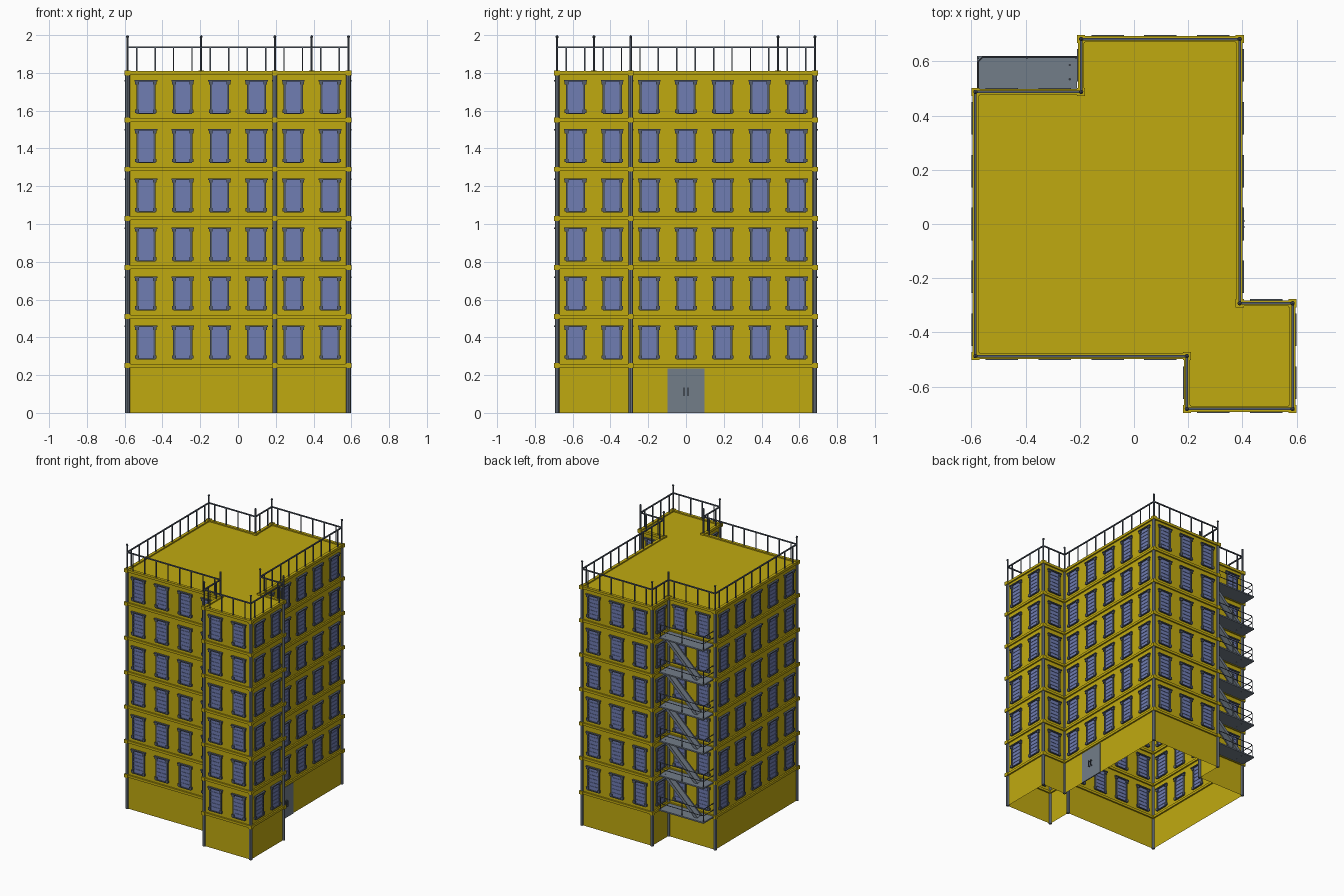
import bpy, bmesh, math
from mathutils import Matrix, Vector

cube = bpy.data.objects.get("Cube")
if cube:
    bpy.data.objects.remove(cube, do_unlink=True)


def material(name, rgb):
    m = bpy.data.materials.new(name)
    m.use_nodes = True
    m.diffuse_color = (*rgb, 1)
    m.node_tree.nodes["Principled BSDF"].inputs["Base Color"].default_value = (*rgb, 1)
    return m


YELLOW = material("mustard wall", (0.53, 0.40, 0.005))
STEEL = material("slate steel", (0.17, 0.205, 0.25))
TRIM = material("dark slate trim", (0.09, 0.11, 0.145))
GLASS = material("blue glass", (0.16, 0.205, 0.45))

U = 0.195                      # width of one window bay
STOREY = 0.26
LEDGE = 0.25                   # height of the lowest ledge
FLOORS = 6
ROOF = 1.8
RAIL = 1.935


def box(bm, center, size, frame=Matrix(), mat=0):
    m = frame @ Matrix.Translation(center) @ Matrix.Diagonal((*size, 1))
    made = bmesh.ops.create_cube(bm, size=1, matrix=m)
    for f in {f for v in made["verts"] for f in v.link_faces}:
        f.material_index = mat


def rod(bm, a, b, r, sides=6):
    a, b = Vector(a), Vector(b)
    d = b - a
    m = Matrix.Translation((a + b) / 2) @ d.to_track_quat("Z", "Y").to_matrix().to_4x4()
    bmesh.ops.create_cone(bm, cap_ends=True, segments=sides, radius1=r, radius2=r,
                          depth=d.length, matrix=m)


def to_mesh(name, bm, *mats):
    me = bpy.data.meshes.new(name)
    bm.to_mesh(me)
    bm.free()
    for m in mats:
        me.materials.append(m)
    return me


def place(name, me, matrix=Matrix()):
    ob = bpy.data.objects.new(name, me)
    ob.matrix_world = matrix
    bpy.context.scene.collection.objects.link(ob)
    return ob


def finish(name, bm, *mats):
    return place(name, to_mesh(name, bm, *mats))


# Footprint counted in bays, counter-clockwise
plan = [(-3, -2.5), (1, -2.5), (1, -3.5), (3, -3.5), (3, -1.5),
        (2, -1.5), (2, 3.5), (-1, 3.5), (-1, 2.5), (-3, 2.5)]
corners = [Vector((x * U, y * U, 0)) for x, y in plan]
edges = []                     # (frame at the wall start, length, number of bays)
for a, b in zip(corners, corners[1:] + corners[:1]):
    d = b - a
    frame = Matrix.Translation(a) @ Matrix.Rotation(math.atan2(d.y, d.x), 4, "Z")
    edges.append((frame, d.length, round(d.length / U)))

# Wall shell, open underneath, closed by the roof
bm = bmesh.new()
low = [bm.verts.new(c) for c in corners]
high = [bm.verts.new(c + Vector((0, 0, ROOF))) for c in corners]
for i in range(len(corners)):
    j = (i + 1) % len(corners)
    bm.faces.new((low[i], low[j], high[j], high[i]))
bm.faces.new(high)
finish("walls_and_roof", bm, YELLOW)

# Ledges with corner blocks
bm = bmesh.new()
for k in range(FLOORS + 1):
    z = min(LEDGE + k * STOREY, ROOF)
    for frame, length, n in edges:
        box(bm, (length / 2, 0, z), (length, 0.022, 0.018), frame)
        box(bm, (0, 0, z), (0.03, 0.03, 0.026), frame)
finish("ledges", bm, YELLOW)

# Corner pipes
bm = bmesh.new()
for c in corners:
    rod(bm, c, c + Vector((0, 0, ROOF + 0.012)), 0.012, 8)
finish("corner_pipes", bm, STEEL)

# Window with columns, lintel, sill and slats, shared by every bay
bm = bmesh.new()
box(bm, (0, 0, 0), (0.088, 0.006, 0.168), mat=1)
for i in range(5):
    box(bm, (0, 0, (i - 2) * 0.028), (0.08, 0.012, 0.004), mat=1)
for s in (-1, 1):
    box(bm, (s * 0.045, 0, 0), (0.012, 0.016, 0.165))
    for top in (-1, 1):
        box(bm, (s * 0.047, 0, top * 0.076), (0.02, 0.022, 0.018))
box(bm, (0, 0, 0.086), (0.12, 0.03, 0.008))
box(bm, (0, 0, -0.087), (0.1, 0.022, 0.006))
window = to_mesh("window", bm, TRIM, GLASS)
for frame, length, n in edges:
    for k in range(FLOORS):
        for i in range(n):
            spot = Matrix.Translation(((i + 0.5) * U, 0, LEDGE + k * STOREY + 0.122))
            place("window", window, frame @ spot)

# Roof railing: top rail, balusters and tall corner posts with knobs
bm = bmesh.new()
for frame, length, n in edges:
    box(bm, (length / 2, 0, RAIL), (length, 0.009, 0.008), frame)
    for i in range(2 * n):
        x = (i + 0.5) * U / 2
        box(bm, (x, 0, (ROOF + RAIL) / 2), (0.007, 0.007, RAIL - ROOF), frame)
for c in corners:
    rod(bm, c + Vector((0, 0, ROOF)), c + Vector((0, 0, 1.99)), 0.006)
    bmesh.ops.create_icosphere(bm, subdivisions=1, radius=0.009,
                               matrix=Matrix.Translation(c + Vector((0, 0, 1.991))))
finish("roof_railing", bm, TRIM)

# Double door on the right wall
WALL = 2 * U
bm = bmesh.new()
for s in (-1, 1):
    box(bm, (WALL, s * 0.05, 0.117), (0.008, 0.098, 0.234))
finish("double_door", bm, STEEL)
bm = bmesh.new()
box(bm, (WALL, 0, 0.117), (0.005, 0.004, 0.234))
for s in (-1, 1):
    box(bm, (WALL + 0.018, s * 0.011, 0.112), (0.005, 0.005, 0.045))
    for z in (0.092, 0.132):
        box(bm, (WALL + 0.01, s * 0.011, z), (0.018, 0.005, 0.005))
finish("door_handles", bm, TRIM)

# Fire escape in the rear notch: platforms, flights and guard rails
X0, X1, Y0, Y1 = -0.58, -0.21, 2.5 * U, 0.62
floors = bmesh.new()
flights = bmesh.new()
guards = bmesh.new()
for k in range(FLOORS):
    z = LEDGE + k * STOREY
    box(floors, ((X0 + X1) / 2, (Y0 + Y1) / 2, z), (X1 - X0, Y1 - Y0, 0.01))
    for h in (0.05, 0.1):
        path = [(X0 + 0.005, Y0), (X0 + 0.005, Y1 - 0.02), (X0 + 0.02, Y1 - 0.005),
                (X1, Y1 - 0.005)]
        for p, q in zip(path, path[1:]):
            rod(guards, (*p, z + h), (*q, z + h), 0.003)
    for x in (X0 + 0.006, (X0 + X1) / 2, X1 - 0.004):
        rod(guards, (x, Y1 - 0.008, z), (x, Y1 - 0.008, z + 0.1), 0.003)
    if k < FLOORS - 1:
        run = 0.27
        tilt = Matrix.Translation((-0.365, 0.56, z + STOREY / 2)) \
            @ Matrix.Rotation(-math.atan2(STOREY, run), 4, "Y")
        box(flights, (0, 0, 0), (math.hypot(run, STOREY), 0.05, 0.008), tilt)
        for s in (-1, 1):
            box(flights, (0, s * 0.026, 0), (math.hypot(run, STOREY), 0.004, 0.022), tilt)
finish("fire_escape_platforms", floors, STEEL)
finish("fire_escape_stairs", flights, STEEL)
finish("fire_escape_rails", guards, TRIM)
